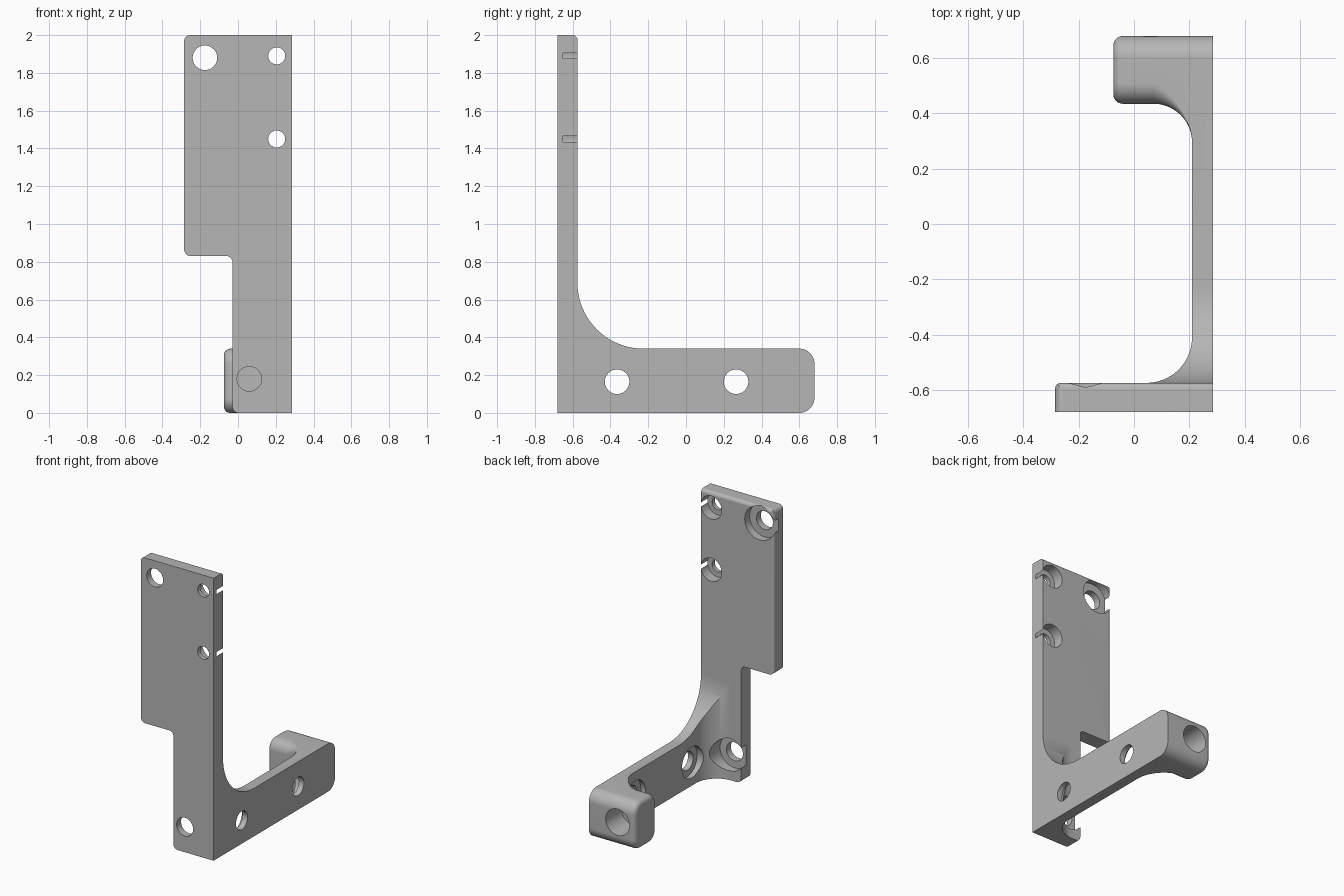
import bpy, bmesh, math
from mathutils import Vector

cube = bpy.data.objects.get("Cube")
if cube:
    bpy.data.objects.remove(cube, do_unlink=True)

grey = bpy.data.materials.new("plain grey")
grey.use_nodes = True
grey.diffuse_color = (0.47, 0.47, 0.47, 1)
grey.node_tree.nodes["Principled BSDF"].inputs["Base Color"].default_value = (0.47, 0.47, 0.47, 1)

FRONT, REAR, SIDE = -0.68, 0.68, 0.285
PLATE_BACK, ARM_IN, ARM_TOP = -0.575, 0.21, 0.34


def rounded(corners, steps=12):
    """Outline from (u, v, radius) corners, each right-angled corner becoming an arc."""
    out = []
    for i, (u, v, r) in enumerate(corners):
        p = Vector((u, v))
        if r == 0:
            out.append(p)
            continue
        a = (Vector(corners[i - 1][:2]) - p).normalized()
        b = (Vector(corners[(i + 1) % len(corners)][:2]) - p).normalized()
        centre = p + (a + b) * r
        for k in range(steps + 1):
            t = math.pi / 2 * k / steps
            out.append(centre - b * r * math.cos(t) - a * r * math.sin(t))
    return out


def place(p, axis, w):
    return {"x": (w, p[0], p[1]), "y": (p[0], w, p[1]), "z": (p[0], p[1], w)}[axis]


def loft(name, sections, axis):
    """Solid through a list of (position, outline) along an axis."""
    bm = bmesh.new()
    rings = [[bm.verts.new(place(p, axis, w)) for p in pts] for w, pts in sections]
    for r0, r1 in zip(rings, rings[1:]):
        for i in range(len(r0)):
            bm.faces.new((r0[i - 1], r0[i], r1[i], r1[i - 1]))
    bm.faces.new(rings[0])
    bm.faces.new(rings[-1])
    bmesh.ops.recalc_face_normals(bm, faces=bm.faces)
    mesh = bpy.data.meshes.new(name)
    bm.to_mesh(mesh)
    bm.free()
    obj = bpy.data.objects.new(name, mesh)
    mesh.materials.append(grey)
    bpy.context.collection.objects.link(obj)
    return obj


def prism(name, pts, axis, lo, hi):
    return loft(name, [(lo, pts), (hi, pts)], axis)


def combine(target, tool, operation):
    mod = target.modifiers.new(operation, "BOOLEAN")
    mod.operation, mod.solver, mod.object = operation, "EXACT", tool
    bpy.context.view_layer.objects.active = target
    bpy.ops.object.modifier_apply(modifier=mod.name)
    bpy.data.objects.remove(tool, do_unlink=True)


def drill(target, centre, radius, axis, lo, hi):
    u, v = centre
    ring = [(u + radius * math.cos(2 * math.pi * k / 48), v + radius * math.sin(2 * math.pi * k / 48))
            for k in range(48)]
    combine(target, prism("drill", ring, axis, lo, hi), "DIFFERENCE")


# Bracket body: side profile trimmed by the plan and the front outline
side = rounded([(FRONT, 0, 0), (REAR, 0, 0.08), (REAR, ARM_TOP, 0.08),
                (PLATE_BACK, ARM_TOP, 0.35), (PLATE_BACK, 2, 0.025), (FRONT, 2, 0)], 20)
plan = rounded([(-SIDE, FRONT, 0), (0.4, FRONT, 0), (0.4, 0.8, 0), (ARM_IN, 0.8, 0),
                (ARM_IN, PLATE_BACK, 0.165), (-SIDE, PLATE_BACK, 0.02)], 16)
plan = [Vector((p.x, p.y - 0.1 if p.y == FRONT else p.y)) for p in plan]
front = rounded([(-0.03, 0, 0.035), (SIDE, 0, 0), (SIDE, 2, 0), (-SIDE, 2, 0.03),
                 (-SIDE, 0.83, 0.035), (-0.03, 0.83, 0.03)], 8)
front = [Vector((p.x, p.y)) for p in front]
bracket = prism("bracket", side, "x", -0.4, SIDE)
combine(bracket, prism("plan_trim", plan, "z", -0.1, 2.1), "INTERSECT")
combine(bracket, prism("front_trim", front, "y", -0.9, 0.9), "INTERSECT")


# Rear hook: rounded sections lofted along x, flaring into the arm
def hook_section(y_in, r_in, inset=0):
    lo, hi, r = inset, ARM_TOP - inset, r_in - inset
    return rounded([(y_in + inset, lo, r), (REAR - inset, lo, 0.08 - inset),
                    (REAR - inset, hi, 0.08 - inset), (y_in + inset, hi, r)], 20)


HOOK_END, EDGE, FLARE, FLARE_X = -0.075, 0.035, 0.14, 0.07
sections = []
for k in range(9):
    a = math.pi / 2 * k / 8
    sections.append((HOOK_END + EDGE * (1 - math.cos(a)),
                     hook_section(0.435, 0.075, EDGE * (1 - math.sin(a)))))
for k in range(21):
    a = math.pi / 2 * k / 20
    s = math.sin(a)
    sections.append((FLARE_X + FLARE * s,
                     hook_section(0.295 + FLARE * math.cos(a), 0.002 + 0.073 * (1 - s))))
sections.append((0.25, sections[-1][1]))
combine(bracket, loft("hook", sections, "x"), "UNION")

# Plate holes with counterbores: x, z, hole radius, bore radius, bore floor, bore end
for x, z, r, bore, floor, end in [(-0.175, 1.88, 0.065, 0.118, -0.63, -0.4),
                                  (0.205, 1.89, 0.045, 0.0815, -0.65, -0.4),
                                  (0.205, 1.45, 0.045, 0.0815, -0.65, -0.4),
                                  (0.06, 0.18, 0.065, 0.115, -0.63, -0.3)]:
    drill(bracket, (x, z), r, "y", -0.8, -0.5)
    drill(bracket, (x, z), bore, "y", floor, end)

# Arm holes, counterbored from the inside
for y in (-0.365, 0.265):
    drill(bracket, (y, 0.165), 0.065, "x", 0.15, 0.4)
    drill(bracket, (y, 0.165), 0.11, "x", 0.0, 0.245)

# Blind hole in the back of the hook
drill(bracket, (0.06, 0.18), 0.093, "y", 0.5, 0.8)

# Smooth shading with sharp edges kept
bpy.ops.object.select_all(action="DESELECT")
bracket.select_set(True)
bpy.context.view_layer.objects.active = bracket
bpy.ops.object.shade_smooth_by_angle(angle=math.radians(30))
